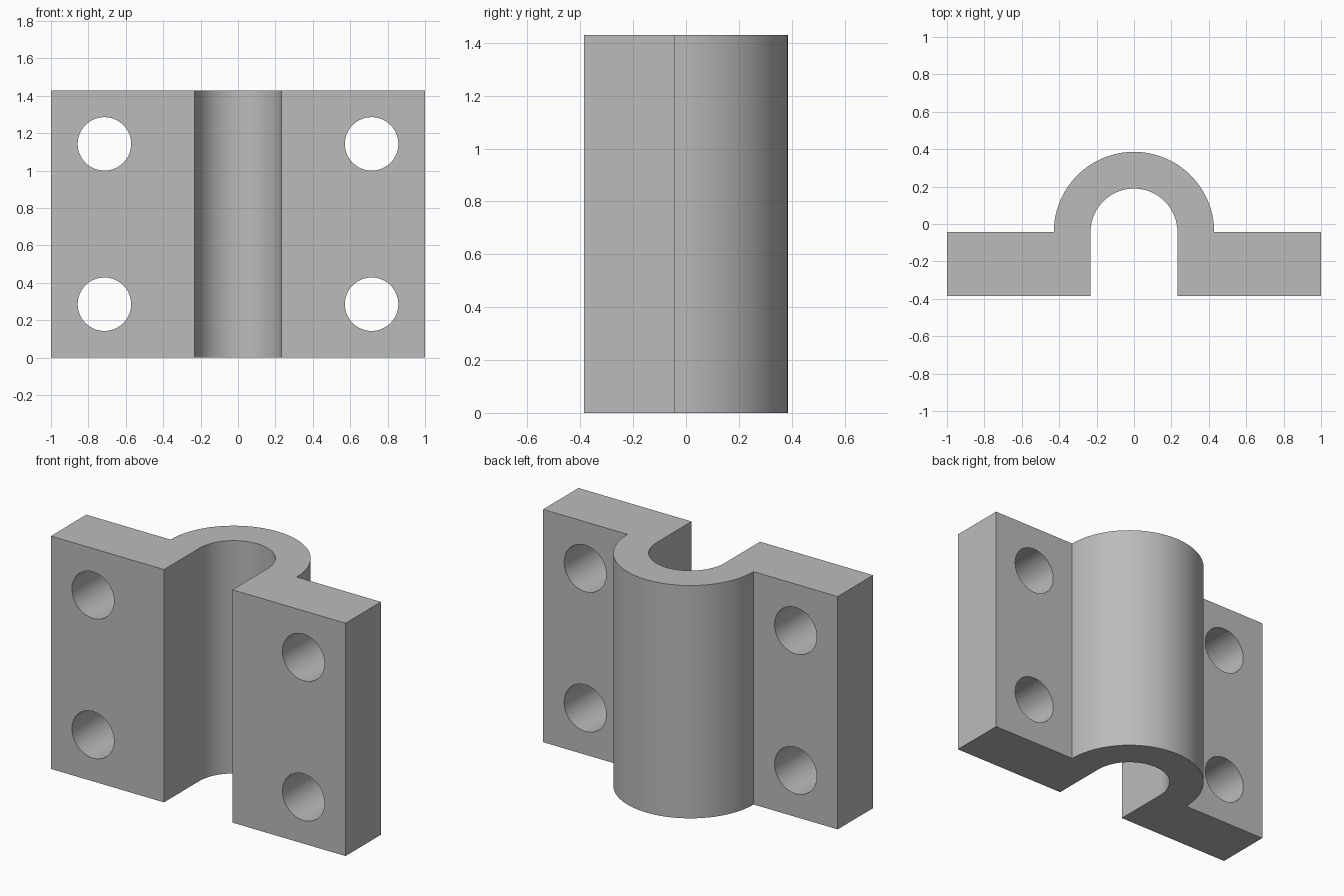
import bpy
import bmesh
from math import cos, sin, pi, radians

if "Cube" in bpy.data.objects:
    bpy.data.objects.remove(bpy.data.objects["Cube"], do_unlink=True)

U = 1 / 14                      # design unit
HEIGHT = 20 * U
FRONT, BACK = -5.4 * U, -0.6 * U  # flange faces; arcs are centred on the back face
OUTER, INNER = 6 * U, 3.25 * U
HOLE_R, HOLE_X, HOLE_Z = 2 * U, 10 * U, (4 * U, 16 * U)
STEPS = 64

grey = bpy.data.materials.new("grey metal")
grey.use_nodes = True
colour = (0.5, 0.5, 0.5, 1)
grey.diffuse_color = colour
grey.node_tree.nodes["Principled BSDF"].inputs["Base Color"].default_value = colour


def arc(radius, start, end):
    angles = [start + (end - start) * i / STEPS for i in range(STEPS + 1)]
    return [(radius * cos(a), BACK + radius * sin(a)) for a in angles]


# Saddle clamp: one profile of two flanges and a half-round bridge, extruded upward
profile = [(1, FRONT), (1, BACK)] + arc(OUTER, 0, pi) + [(-1, BACK), (-1, FRONT)]
profile += [(-INNER, FRONT)] + arc(INNER, pi, 0) + [(INNER, FRONT)]
bm = bmesh.new()
base = bm.faces.new([bm.verts.new((x, y, 0)) for x, y in profile])
top = bmesh.ops.extrude_face_region(bm, geom=[base])["geom"]
bmesh.ops.translate(bm, vec=(0, 0, HEIGHT),
                    verts=[v for v in top if isinstance(v, bmesh.types.BMVert)])
bmesh.ops.recalc_face_normals(bm, faces=bm.faces)
mesh = bpy.data.meshes.new("saddle_clamp")
bm.to_mesh(mesh)
bm.free()
mesh.materials.append(grey)
clamp = bpy.data.objects.new("saddle_clamp", mesh)
bpy.context.collection.objects.link(clamp)

# Four bolt holes through the flanges
for x in (-HOLE_X, HOLE_X):
    for z in HOLE_Z:
        bpy.ops.mesh.primitive_cylinder_add(
            vertices=STEPS, radius=HOLE_R, depth=1,
            location=(x, (FRONT + BACK) / 2, z), rotation=(radians(90), 0, 0))
        cutter = bpy.context.object
        cutter.name = "hole_cutter"
        cutter.hide_render = True
        cutter.data.materials.append(grey)
        bpy.context.view_layer.objects.active = clamp
        cut = clamp.modifiers.new("bolt_hole", "BOOLEAN")
        cut.operation = "DIFFERENCE"
        cut.solver = "EXACT"
        cut.object = cutter
        bpy.ops.object.modifier_apply(modifier=cut.name)
        bpy.data.objects.remove(cutter, do_unlink=True)

# Smooth curved walls, crisp edges
bpy.ops.object.select_all(action="DESELECT")
clamp.select_set(True)
bpy.context.view_layer.objects.active = clamp
bpy.ops.object.shade_smooth_by_angle(angle=radians(30))
